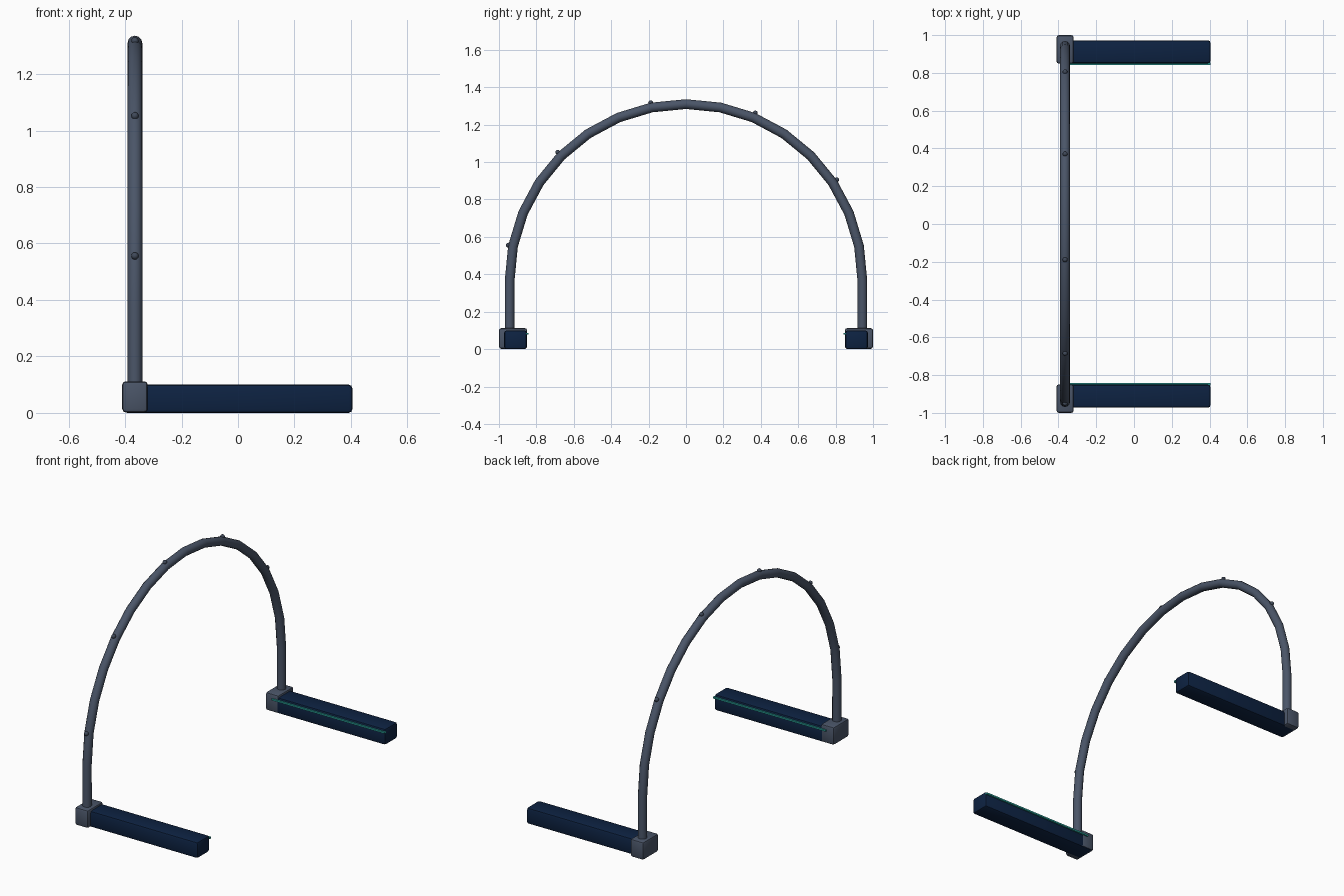
import bpy, bmesh, math
from mathutils import Vector

if "Cube" in bpy.data.objects:
    bpy.data.objects.remove(bpy.data.objects["Cube"])


def material(name, rgb):
    m = bpy.data.materials.new(name)
    m.diffuse_color = (*rgb, 1)
    m.use_nodes = True
    m.node_tree.nodes["Principled BSDF"].inputs["Base Color"].default_value = m.diffuse_color
    return m


STEEL = material("slate steel", (0.069, 0.091, 0.138))
DARK = material("dark steel", (0.050, 0.066, 0.100))
NAVY = material("navy", (0.004, 0.016, 0.054))
TEAL = material("teal", (0.023, 0.35, 0.32))


def finish(name, bm, mat, angle=40):
    bmesh.ops.recalc_face_normals(bm, faces=bm.faces)
    me = bpy.data.meshes.new(name)
    bm.to_mesh(me)
    bm.free()
    me.materials.append(mat)
    ob = bpy.data.objects.new(name, me)
    bpy.context.collection.objects.link(ob)
    bpy.ops.object.select_all(action='DESELECT')
    ob.select_set(True)
    bpy.context.view_layer.objects.active = ob
    bpy.ops.object.shade_smooth_by_angle(angle=math.radians(angle))
    return ob


def box(name, lo, hi, mat, bevel=0.0):
    bm = bmesh.new()
    bmesh.ops.create_cube(bm, size=1)
    for v in bm.verts:
        v.co = Vector([(a + b) / 2 + c * (b - a) for a, b, c in zip(lo, hi, v.co)])
    if bevel:
        bmesh.ops.bevel(bm, geom=bm.edges[:], offset=bevel, segments=2,
                        profile=0.5, affect='EDGES')
    return finish(name, bm, mat)


X, R, CZ, TUBE = -0.365, 0.943, 0.367, 0.026


def arc(deg, r=R):
    a = math.radians(deg)
    return Vector((X, -r * math.cos(a), CZ + r * math.sin(a)))


# Hooped tube: straight legs and a 16-segment half circle
path = [Vector((X, -R, 0.06))] + [arc(i * 11.25) for i in range(17)] + [Vector((X, R, 0.06))]
bm = bmesh.new()
rings = []
for i, p in enumerate(path):
    t = (path[min(i + 1, len(path) - 1)] - path[max(i - 1, 0)]).normalized()
    side = t.cross(Vector((1, 0, 0)))
    rings.append([bm.verts.new(p + TUBE * (math.cos(k * math.pi / 6) * Vector((1, 0, 0))
                                           + math.sin(k * math.pi / 6) * side))
                  for k in range(12)])
for a, b in zip(rings, rings[1:]):
    for k in range(12):
        bm.faces.new((a[k], a[(k + 1) % 12], b[(k + 1) % 12], b[k]))
bm.faces.new(rings[0])
bm.faces.new(rings[-1])
finish("hoop_tube", bm, STEEL)

# Small studs along the outside of the hoop
for i in range(5):
    bm = bmesh.new()
    bmesh.ops.create_uvsphere(bm, u_segments=12, v_segments=8, radius=0.013)
    bmesh.ops.translate(bm, verts=bm.verts, vec=arc(11.25 + 33.75 * i, R + TUBE))
    finish(f"hoop_stud_{i + 1}", bm, DARK)

# Floor rails, corner sockets and accent strips on both sides
for s, label in ((1, "back"), (-1, "front")):
    def sided(name, x, y, z, mat, bevel=0.0):
        ys = sorted((s * y[0], s * y[1]))
        box(f"{label}_{name}", (x[0], ys[0], z[0]), (x[1], ys[1], z[1]), mat, bevel)

    sided("floor_rail", (-0.405, 0.405), (0.851, 0.972), (0.0, 0.1), NAVY, 0.013)
    sided("corner_socket", (-0.41, -0.32), (0.849, 1.0), (0.002, 0.112), STEEL, 0.012)
    sided("accent_strip", (-0.36, 0.405), (0.841, 0.856), (0.077, 0.087), TEAL)
